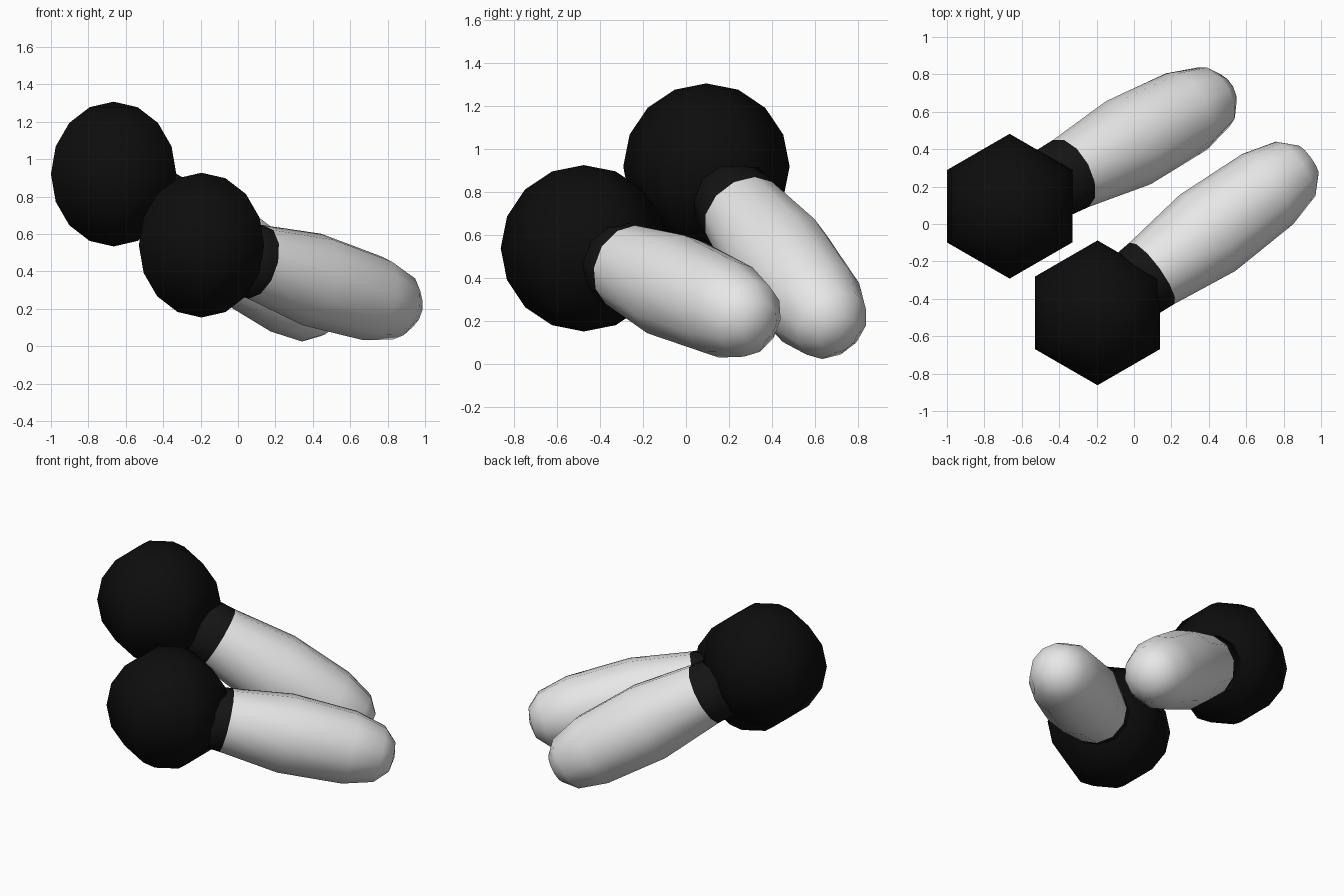
import bpy, bmesh, math
from mathutils import Vector

if "Cube" in bpy.data.objects:
    bpy.data.objects.remove(bpy.data.objects["Cube"])


def material(name, value):
    m = bpy.data.materials.new(name)
    m.diffuse_color = (value, value, value, 1)
    m.use_nodes = True
    m.node_tree.nodes["Principled BSDF"].inputs["Base Color"].default_value = m.diffuse_color
    return m


BLACK = material("black", 0.004)
DARK = material("soft black", 0.007)
WHITE = material("white", 0.8)


def revolve(name, origin, axis, profile, sides, mat):
    """Spin (distance, radius) points around an axis; radius 0 makes a pole."""
    origin, axis = Vector(origin), Vector(axis).normalized()
    e1 = Vector((0, 0, 1)).cross(axis)
    e1 = e1.normalized() if e1.length > 1e-4 else Vector((0, 1, 0))
    e2 = axis.cross(e1)
    bm = bmesh.new()
    rings = []
    for d, r in profile:
        c = origin + axis * d
        if r == 0:
            rings.append([bm.verts.new(c)] * sides)
        else:
            rings.append([bm.verts.new(c + (e1 * math.cos(a) + e2 * math.sin(a)) * r)
                          for a in (2 * math.pi * i / sides for i in range(sides))])
    for lo, hi in zip(rings, rings[1:]):
        for i in range(sides):
            j = (i + 1) % sides
            quad = list(dict.fromkeys((lo[i], lo[j], hi[j], hi[i])))
            bm.faces.new(quad).smooth = True
    bmesh.ops.recalc_face_normals(bm, faces=bm.faces)
    me = bpy.data.meshes.new(name)
    bm.to_mesh(me)
    bm.free()
    me.materials.append(mat)
    bpy.context.collection.objects.link(bpy.data.objects.new(name, me))


R = 0.387
# Six-sided ball with sixteen-step outline
ball = [(-R * math.cos(math.pi * i / 8), R * math.sin(math.pi * i / 8) if 0 < i < 8 else 0)
        for i in range(9)]


def shaker(label, centre, axis, shift):
    revolve(label + "_ball", centre, (0, 0, 1), ball, 6, BLACK)
    # Collar between ball and body
    edge = 0.37 + shift * 0.7
    revolve(label + "_collar", centre, axis, [(0.2, 0), (0.2, 0.19), (edge, 0.203)], 12, DARK)
    # Rounded body
    body = [(edge, 0.203), (0.75 + shift, 0.252), (1.16 + shift, 0.232),
            (1.35 + shift, 0.18), (1.43 + shift, 0.10), (1.45 + shift, 0)]
    revolve(label + "_body", centre, axis, body, 12, WHITE)


shaker("rear", (-0.665, 0.095, 0.92), (0.757, 0.405, -0.515), 0.09)
shaker("front", (-0.195, -0.475, 0.54), (0.787, 0.572, -0.245), 0.0)
